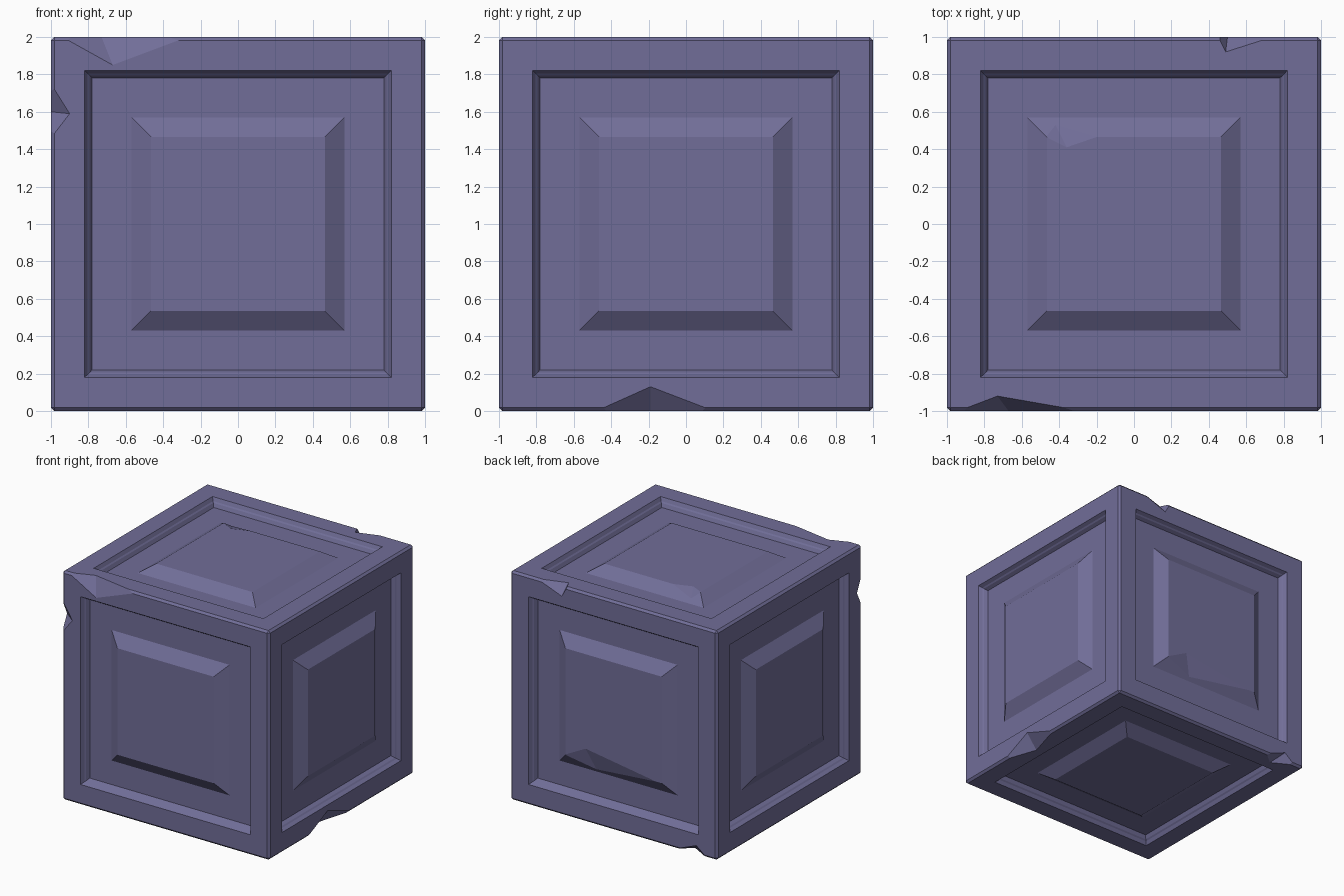
import bpy, bmesh
from mathutils import Vector

if "Cube" in bpy.data.objects:
    bpy.data.objects.remove(bpy.data.objects["Cube"])

mat = bpy.data.materials.new("muted violet stone")
mat.diffuse_color = (0.165, 0.155, 0.315, 1)
mat.use_nodes = True
mat.node_tree.nodes["Principled BSDF"].inputs["Base Color"].default_value = mat.diffuse_color


def make_object(name, bm):
    bmesh.ops.recalc_face_normals(bm, faces=bm.faces)
    mesh = bpy.data.meshes.new(name)
    bm.to_mesh(mesh)
    bm.free()
    mesh.materials.append(mat)
    ob = bpy.data.objects.new(name, mesh)
    bpy.context.collection.objects.link(ob)
    return ob


# Block with a thin chamfer on every edge
BEVEL = 0.018
bm = bmesh.new()
bmesh.ops.create_cube(bm, size=2)
bmesh.ops.translate(bm, verts=bm.verts, vec=(0, 0, 1))
bmesh.ops.bevel(bm, geom=bm.edges[:], offset=BEVEL, segments=1, affect='EDGES')
sides = [f for f in bm.faces if f.calc_area() > 1]

# Panel profile on each side: (half width, depth)
profile = [(0.82, 0), (0.805, -0.03), (0.795, -0.04), (0.78, -0.07),
           (0.57, -0.07), (0.465, 0)]
half, level = 1 - BEVEL, 0
for h, d in profile:
    bmesh.ops.inset_individual(bm, faces=sides, thickness=half - h,
                               depth=d - level, use_even_offset=True)
    half, level = h, d
block = make_object("panelled_block", bm)

# Chips: edge ends a and b, deepest points p and q on the two adjoining faces
X, Y, Z = Vector((1, 0, 0)), Vector((0, 1, 0)), Vector((0, 0, 1))
chips = [
    ("front_top", (-.94, -1, 2), (-.27, -1, 2), (-.67, -1, 1.85), (-.73, -.92, 2), -Y, Z),
    ("front_left", (-1, -1, 1.75), (-1, -1, 1.46), (-.9, -1, 1.59), (-1, -.93, 1.6), -Y, -X),
    ("right_bottom", (1, -.48, 0), (1, .15, 0), (1, -.19, .13), (.9, -.19, 0), X, -Z),
    ("back_top", (.45, 1, 2), (.74, 1, 2), (.5, 1, 1.91), (.49, .92, 2), Y, Z),
    ("back_bottom", (-.6, 1, 0), (-.9, 1, 0), (-.8, 1, .08), (-.72, .9, 0), Y, -Z),
    ("top_panel", (-.47, .465, 2), (-.2, .465, 2), (-.36, .41, 2), (-.42, .53, 1.957),
     Z, Vector((0, .55, .83))),
    ("back_panel", (.47, 1, .535), (-.41, 1, .535), (.27, 1, .64), (.2, .95, .46),
     Y, Vector((0, .83, -.55))),
]
for name, a, b, p, q, n1, n2 in chips:
    a, b, p, q = map(Vector, (a, b, p, q))
    out = (n1 + n2) * 0.1
    bm = bmesh.new()
    for v in (a, b, p, q, a + out, b + out, p + n1 * 0.1, q + n2 * 0.1):
        bm.verts.new(v)
    res = bmesh.ops.convex_hull(bm, input=bm.verts[:])
    loose = [v for v in bm.verts if not v.link_faces]
    bmesh.ops.delete(bm, geom=loose, context='VERTS')
    cutter = make_object("chip_cutter_" + name, bm)
    mod = block.modifiers.new(name, 'BOOLEAN')
    mod.operation, mod.solver, mod.object = 'DIFFERENCE', 'EXACT', cutter
    cutter.hide_render = True
    cutter.hide_set(True)

# Bake the chips in and drop the cutters
bpy.context.view_layer.objects.active = block
for mod in block.modifiers[:]:
    cutter = mod.object
    bpy.ops.object.modifier_apply(modifier=mod.name)
    bpy.data.objects.remove(cutter)
